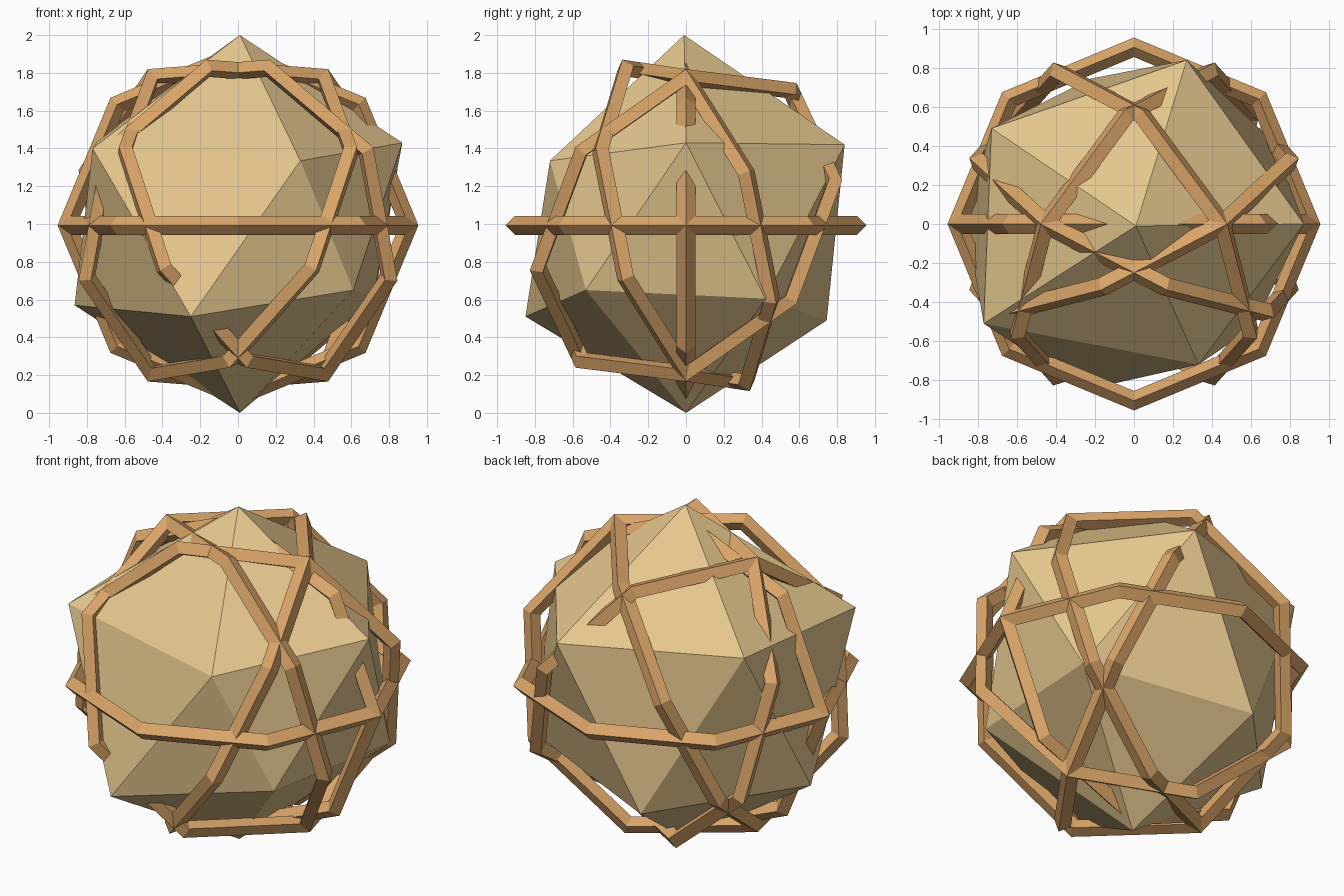
import bpy, bmesh, math
from mathutils import Euler, Matrix, Vector

cube = bpy.data.objects.get("Cube")
if cube:
    bpy.data.objects.remove(cube, do_unlink=True)


def material(name, rgb):
    mat = bpy.data.materials.new(name)
    mat.use_nodes = True
    mat.diffuse_color = (*rgb, 1)
    mat.node_tree.nodes["Principled BSDF"].inputs["Base Color"].default_value = (*rgb, 1)
    return mat


def add_object(name, bm, mat):
    mesh = bpy.data.meshes.new(name)
    bmesh.ops.recalc_face_normals(bm, faces=bm.faces[:])
    bm.to_mesh(mesh)
    bm.free()
    mesh.materials.append(mat)
    obj = bpy.data.objects.new(name, mesh)
    bpy.context.collection.objects.link(obj)
    return obj


sand = material("pale sand", (0.78, 0.57, 0.27))
wood = material("warm wood", (0.7, 0.375, 0.14))

# Faceted core: a twenty-sided ball with its corners nudged out of place
corners = [Vector(p) for p in (
    (0.01, -0.01, 2), (0.01, 0, 0),
    (0.87, 0, 1.43), (0.27, 0.84, 1.42), (-0.73, 0.49, 1.465),
    (-0.77, -0.51, 1.4), (0.33, -0.72, 1.335),
    (0.61, -0.53, 0.65), (-0.25, -0.85, 0.51), (-0.865, 0.05, 0.57),
    (-0.22, 0.745, 0.49), (0.715, 0.42, 0.605))]
bm = bmesh.new()
bmesh.ops.create_icosphere(bm, subdivisions=1, radius=1,
                           matrix=Matrix.Translation((0, 0, 1)))
for v in bm.verts:
    v.co = min(corners, key=lambda p: (p - v.co).length)
add_object("faceted_core", bm, sand)


# Eight-sided hoops with a diamond cross-section
def hoop(name, radius, tube, sides=8, section=4):
    bm = bmesh.new()
    loops = []
    for i in range(sides):
        a = math.tau * i / sides
        loop = []
        for j in range(section):
            b = math.tau * j / section
            r = radius + tube * math.cos(b)
            loop.append(bm.verts.new((r * math.cos(a), r * math.sin(a), tube * math.sin(b))))
        loops.append(loop)
    for i in range(sides):
        here, after = loops[i], loops[(i + 1) % sides]
        for j in range(section):
            k = (j + 1) % section
            bm.faces.new((here[j], after[j], after[k], here[k]))
    return add_object(name, bm, wood)


# One level hoop, one upright hoop and two left-right mirrored pairs of tilted hoops
turns = {"level_hoop": 0, "upright_hoop": 3,
         "left_low_hoop": 1, "right_low_hoop": -1,
         "left_steep_hoop": 2, "right_steep_hoop": -2}
for name, turn in turns.items():
    ring = hoop(name, 0.905, 0.05)
    ring.location = (0, 0, 0.993)
    ring.rotation_euler = Euler((math.radians(30 * abs(turn)), math.radians(60 * turn), 0))
